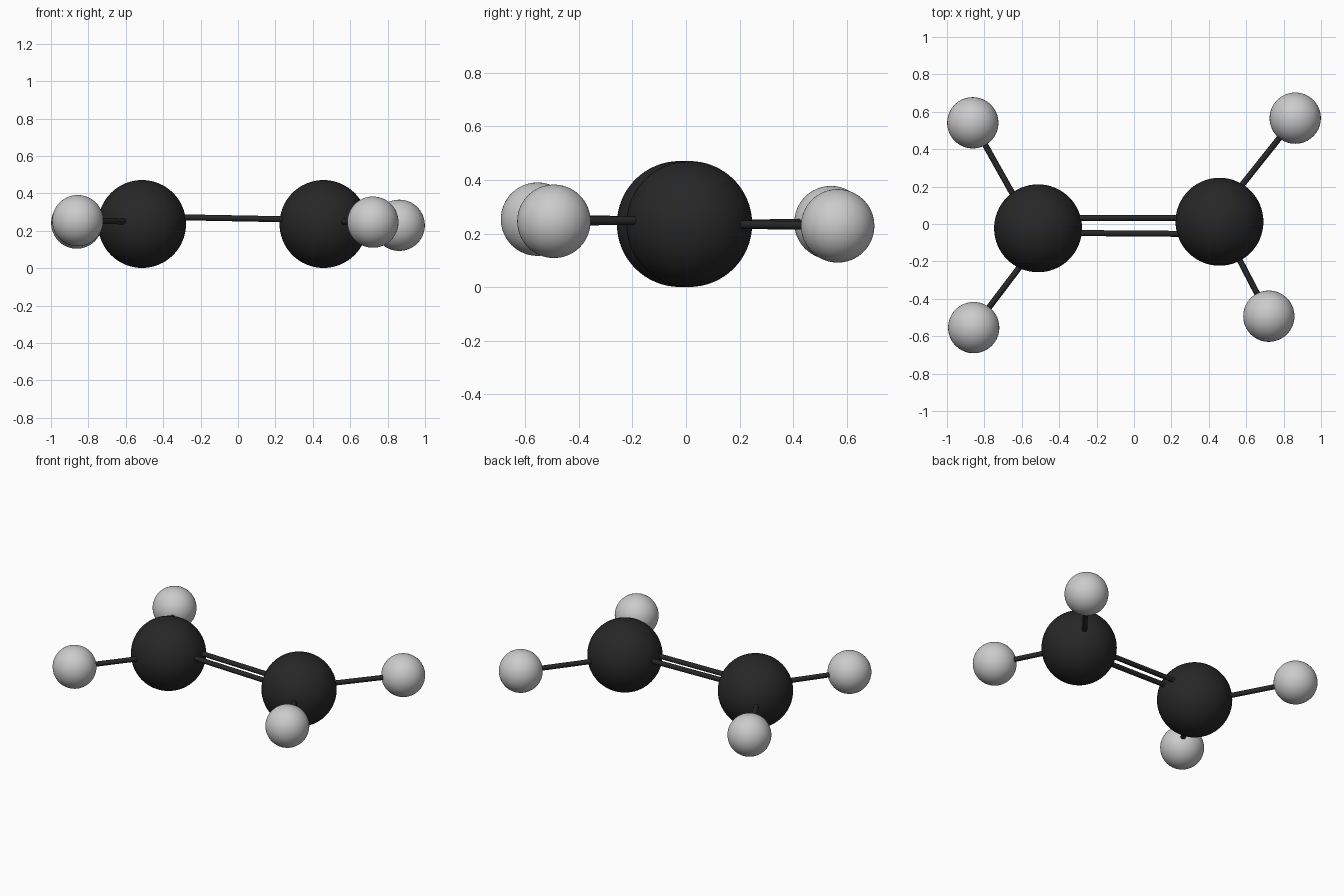
import bpy, math
from mathutils import Vector

if "Cube" in bpy.data.objects:
    bpy.data.objects.remove(bpy.data.objects["Cube"])

dark = bpy.data.materials.new("dark")
dark.diffuse_color = (0.02, 0.02, 0.02, 1)
dark.use_nodes = True
dark.node_tree.nodes["Principled BSDF"].inputs["Base Color"].default_value = dark.diffuse_color


def ball(name, pos, radius, mat=None):
    bpy.ops.mesh.primitive_uv_sphere_add(segments=64, ring_count=32, radius=radius, location=pos)
    ob = bpy.context.object
    ob.name = name
    bpy.ops.object.shade_smooth()
    if mat:
        ob.data.materials.append(mat)


def rod(name, a, b, radius=0.016):
    a, b = Vector(a), Vector(b)
    d = b - a
    bpy.ops.mesh.primitive_cylinder_add(vertices=32, radius=radius, depth=d.length, location=(a + b) / 2)
    ob = bpy.context.object
    ob.name = name
    ob.rotation_euler = d.to_track_quat('Z', 'Y').to_euler()
    bpy.ops.object.shade_smooth_by_angle(angle=math.radians(40))
    ob.data.materials.append(dark)


# Two large dark atoms
ball("large_atom_left", (-0.513, -0.023, 0.236), 0.235, dark)
ball("large_atom_right", (0.457, 0.012, 0.236), 0.235, dark)

# Four small atoms, each with a single bond: name, atom centre, inner bond end
small = [
    ("back_left", (-0.862, 0.541, 0.241), (-0.55, -0.015, 0.233)),
    ("front_left", (-0.857, -0.554, 0.254), (-0.475, -0.05, 0.248)),
    ("back_right", (0.862, 0.566, 0.229), (0.435, 0.03, 0.236)),
    ("front_right", (0.721, -0.493, 0.246), (0.46, 0.01, 0.25)),
]
for name, pos, inner in small:
    ball("small_atom_" + name, pos, 0.137)
    rod("bond_" + name, inner, pos)

# Double bond between the large atoms
rod("double_bond_back", (-0.47, 0.032, 0.275), (0.43, 0.032, 0.258))
rod("double_bond_front", (-0.47, -0.047, 0.275), (0.43, -0.054, 0.258))
